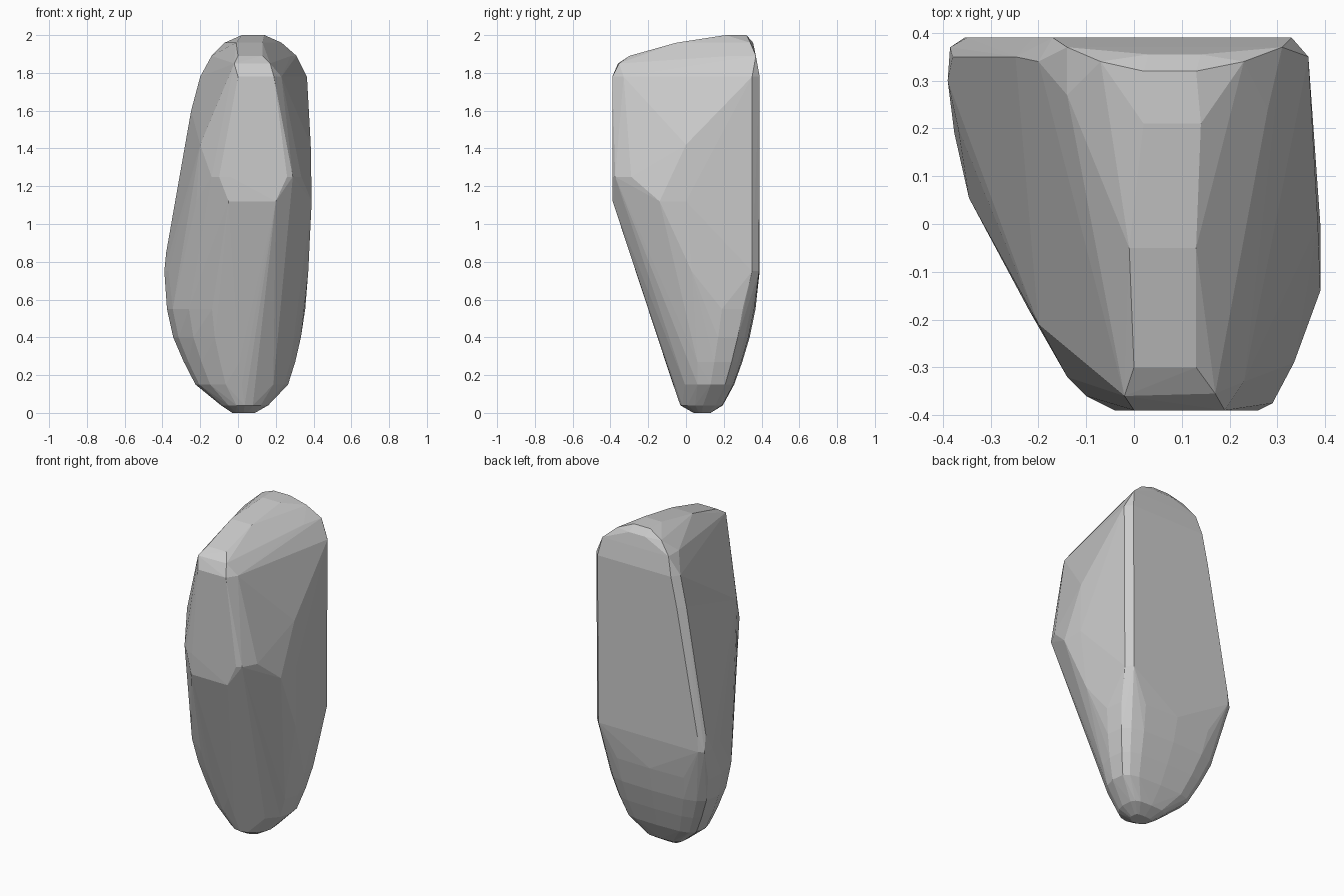
import bpy, bmesh
from math import radians, cos, sin, pi

if "Cube" in bpy.data.objects:
    bpy.data.objects.remove(bpy.data.objects["Cube"])

# Rounded foot rings: z, centre x, widest y, half width, front y, back y
foot = [(0.00, .03, .085, .06, .04, .13),
        (0.04, .035, .09, .125, -.03, .195),
        (0.15, .02, .13, .245, -.068, .255),
        (0.27, .008, .15, .295, -.108, .298),
        (0.40, -.005, .17, .338, -.15, .337),
        (0.55, -.01, .19, .366, -.20, .368)]


def foot_ring(z, cx, cy, rx, front, back, n=16):
    """Egg-like ring: blunt towards the back, tapered towards the front."""
    for i in range(n):
        c, s = cos(2 * pi * i / n), sin(2 * pi * i / n)
        p, ry = (.5, back - cy) if s > 0 else (1.1, cy - front)
        sign = 1 if c > 0 else -1
        yield (cx + rx * sign * abs(c) ** p,
               cy + ry * (1 if s > 0 else -1) * abs(s) ** p, z)


# Angular upper sections: height -> corner points (x, y)
body = {
    0.75: [(.372, .03), (.36, .35), (.325, .387), (-.355, .39), (-.385, .37),
           (-.39, .3), (-.368, .2), (-.325, .07)],
    0.85: [(-.38, .35), (-.35, .39), (-.27, -.06)],
    1.12: [(-.05, -.385), (.2, -.388), (.39, -.14), (.39, 0), (-.22, -.18)],
    1.25: [(-.1, -.36), (-.04, -.39), (.26, -.39), (.29, -.375), (.335, -.29), (-.14, -.32)],
    1.42: [(-.2, -.21), (.385, 0)],
    1.60: [(-.248, .35), (-.21, .39)],
    1.78: [(-.2, .34), (-.17, .39), (.33, .39), (.365, .35), (.19, -.39), (0, -.39), (.23, -.33)],
    1.85: [(-.02, -.36), (.17, -.355), (.23, -.08)],
    1.89: [(-.14, .37), (.31, .37), (.28, .24), (-.14, .27), (0, -.3), (.13, -.3)],
    1.96: [(-.01, -.05), (.13, -.05), (-.07, .34), (.23, .34), (.03, .355), (.14, .355)],
    2.00: [(.02, .21), (.14, .21), (.13, .32), (.02, .32)],
}

# Wrap all sections in one convex skin
points = [p for ring in foot for p in foot_ring(*ring)]
points += [(x, y, z) for z, ring in body.items() for x, y in ring]
bm = bmesh.new()
for p in points:
    bm.verts.new(p)
hull = bmesh.ops.convex_hull(bm, input=bm.verts[:])
loose = {v for v in hull["geom_interior"] + hull["geom_unused"]
         if isinstance(v, bmesh.types.BMVert) and v.is_valid}
bmesh.ops.delete(bm, geom=list(loose), context='VERTS')
bmesh.ops.dissolve_limit(bm, angle_limit=radians(1), verts=bm.verts[:], edges=bm.edges[:])
bmesh.ops.recalc_face_normals(bm, faces=bm.faces[:])

mesh = bpy.data.meshes.new("standing_stone")
bm.to_mesh(mesh)
bm.free()
stone = bpy.data.objects.new("standing_stone", mesh)
bpy.context.collection.objects.link(stone)
